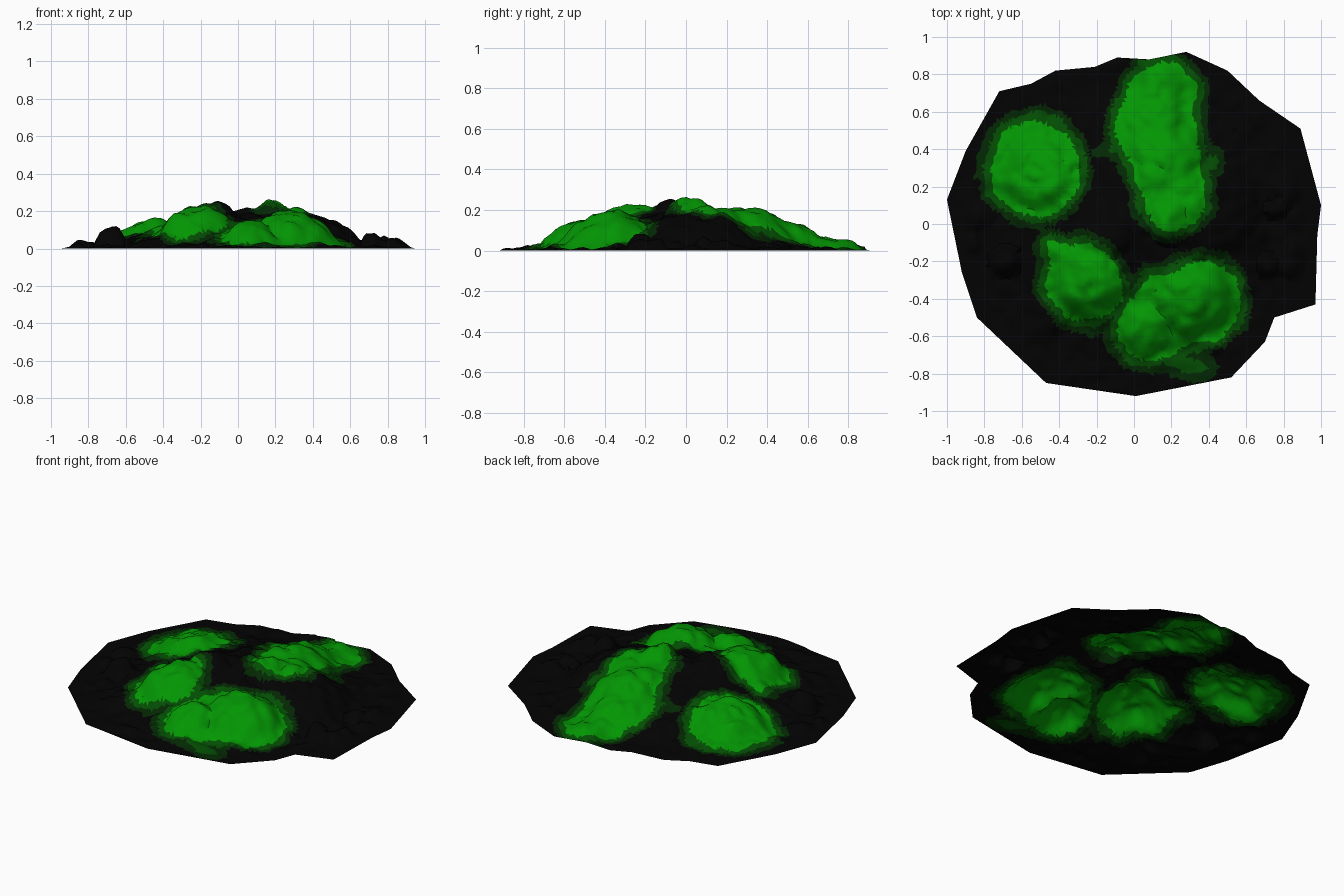
import bpy, bmesh, random
from math import hypot
from mathutils import Vector, noise, geometry

random.seed(4)
if "Cube" in bpy.data.objects:
    bpy.data.objects.remove(bpy.data.objects["Cube"])


def make_material(name, color):
    mat = bpy.data.materials.new(name)
    mat.use_nodes = True
    mat.diffuse_color = (*color, 1)
    bsdf = mat.node_tree.nodes["Principled BSDF"]
    bsdf.inputs["Base Color"].default_value = (*color, 1)
    bsdf.inputs["Roughness"].default_value = 0.9
    return mat


materials = [
    make_material("bright grass", (0.001, 0.31, 0.001)),
    make_material("mid grass", (0.001, 0.075, 0.001)),
    make_material("dark grass", (0.001, 0.021, 0.001)),
    make_material("black soil", (0.0008, 0.0008, 0.0008)),
]

# Edge of the ground, clockwise seen from above
outline = [(-1, .13), (-.9, .39), (-.72, .71), (-.55, .75), (-.42, .82), (-.21, .84),
           (-.09, .89), (.08, .88), (.28, .92), (.5, .82), (.67, .66), (.89, .51),
           (1, .1), (.98, -.06), (.97, -.43), (.75, -.5), (.7, -.63), (.52, -.82),
           (.01, -.92), (-.47, -.85), (-.84, -.5), (-.92, -.26)]

# Grass patches as tapered strokes: start, end, start radius, end radius
patches = [((-.53, .28), (-.53, .33), .235, .225),
           ((.15, .69), (.11, .52), .18, .21),
           ((.17, .36), (.21, .14), .19, .17),
           ((-.25, -.33), (-.28, -.3), .19, .19),
           ((-.3, -.25), (-.43, -.13), .14, .04),
           ((.08, -.56), (.36, -.41), .17, .21),
           ((.15, -.4), (.38, -.36), .13, .15)]
# Spurs that carry only the darker grass
spurs = [((-.35, .3), (-.24, .28), .1, .02), ((.3, .3), (.41, .33), .12, .09),
         ((-.02, .42), (-.2, .38), .12, .03), ((.1, -.7), (.37, -.77), .09, .08),
         ((-.7, .28), (-.86, .25), .1, .01), ((-.38, -.2), (-.47, -.07), .1, .03)]

# Rocks and peaks: x, y, radius, height
rocks = [(.21, .0, .13, .08), (-.16, -.08, .14, .075), (-.69, -.2, .09, .1),
         (.72, -.22, .07, .085), (.86, -.2, .11, .055), (.84, .2, .11, .045),
         (.76, .08, .06, .06), (-.82, .05, .09, .035), (.15, .77, .13, .02),
         (.32, -.4, .21, .075), (.06, -.58, .14, .06), (-.24, -.31, .2, .08),
         (.4, .08, .28, .07), (-.45, -.5, .12, .03), (-.52, .27, .2, .055),
         (.2, .36, .2, .06), (.12, .52, .16, .04), (-.87, -.1, .06, .03)]


def stroke_distance(p, stroke):
    a, b, ra, rb = Vector(stroke[0]), Vector(stroke[1]), stroke[2], stroke[3]
    t = max(0, min(1, (p - a).dot(b - a) / (b - a).length_squared))
    return (p - a.lerp(b, t)).length - (ra + (rb - ra) * t)


def nearest(p, strokes):
    return min(stroke_distance(p, s) for s in strokes)


def height(x, y):
    r = hypot(x, y)
    mound = .2 * max(0, 1 - (r / .74) ** 1.2)
    fade = max(0, min(1, (.95 - r) / .1))
    p = Vector((x, y, 0))
    rough = .018 * noise.noise(p * 6) + .014 * noise.noise(p * 13)
    # Rounded lumps split by creases
    cells = noise.voronoi(p * 8)[0]
    lumps = .018 * min(1, 2 * (cells[1] - cells[0]))
    # Grass grows on low domes
    dome = .025 * max(0, min(1, .1 - nearest(p.to_2d(), patches) / .12))
    bumps = 0
    for bx, by, size, h in rocks:
        d = hypot(x - bx, y - by) / size
        bumps = max(bumps, h * max(0, 1 - d ** 2.5))
    return max(0, mound + fade * (rough + lumps + dome + bumps))


def grass_band(center):
    p = center.to_2d()
    wobble = .03 * noise.noise(center * 9)
    d = nearest(p, patches) + wobble
    spur = nearest(p, spurs) + wobble
    if d < 0:
        return 0
    if d < .038 or spur < -.05:
        return 1
    return 2 if d < .07 or spur < 0 else 3


# Irregular triangulated sheet inside the outline
points = [Vector(p) for p in outline]
count = len(points)
edges = [(i, (i + 1) % count) for i in range(count)]
step = .021
cells = int(1 / step) + 1
for i in range(-cells, cells + 1):
    for j in range(-cells, cells + 1):
        points.append(Vector(((i + random.uniform(-.3, .3)) * step,
                              (j + random.uniform(-.3, .3)) * step)))
verts, _, faces, *_ = geometry.delaunay_2d_cdt(points, edges, [], 1, 1e-5)

# Raise the sheet into a rocky mound
mesh = bpy.data.meshes.new("grassy_mound")
rim = {(round(x, 3), round(y, 3)) for x, y in outline}
coords = [(v.x, v.y, 0 if (round(v.x, 3), round(v.y, 3)) in rim else height(v.x, v.y))
          for v in verts]
mesh.from_pydata(coords, [], faces)
for mat in materials:
    mesh.materials.append(mat)

bm = bmesh.new()
bm.from_mesh(mesh)
bmesh.ops.delete(bm, geom=[v for v in bm.verts if not v.link_faces], context='VERTS')
for face in bm.faces:
    if face.normal.z < 0:
        face.normal_flip()
    center = face.calc_center_median()
    face.material_index = grass_band(Vector((center.x, center.y, 0)))
bm.to_mesh(mesh)
bm.free()

mound = bpy.data.objects.new("grassy_mound", mesh)
bpy.context.collection.objects.link(mound)
bpy.context.view_layer.objects.active = mound
mound.select_set(True)
bpy.ops.object.shade_smooth_by_angle(angle=.7)
